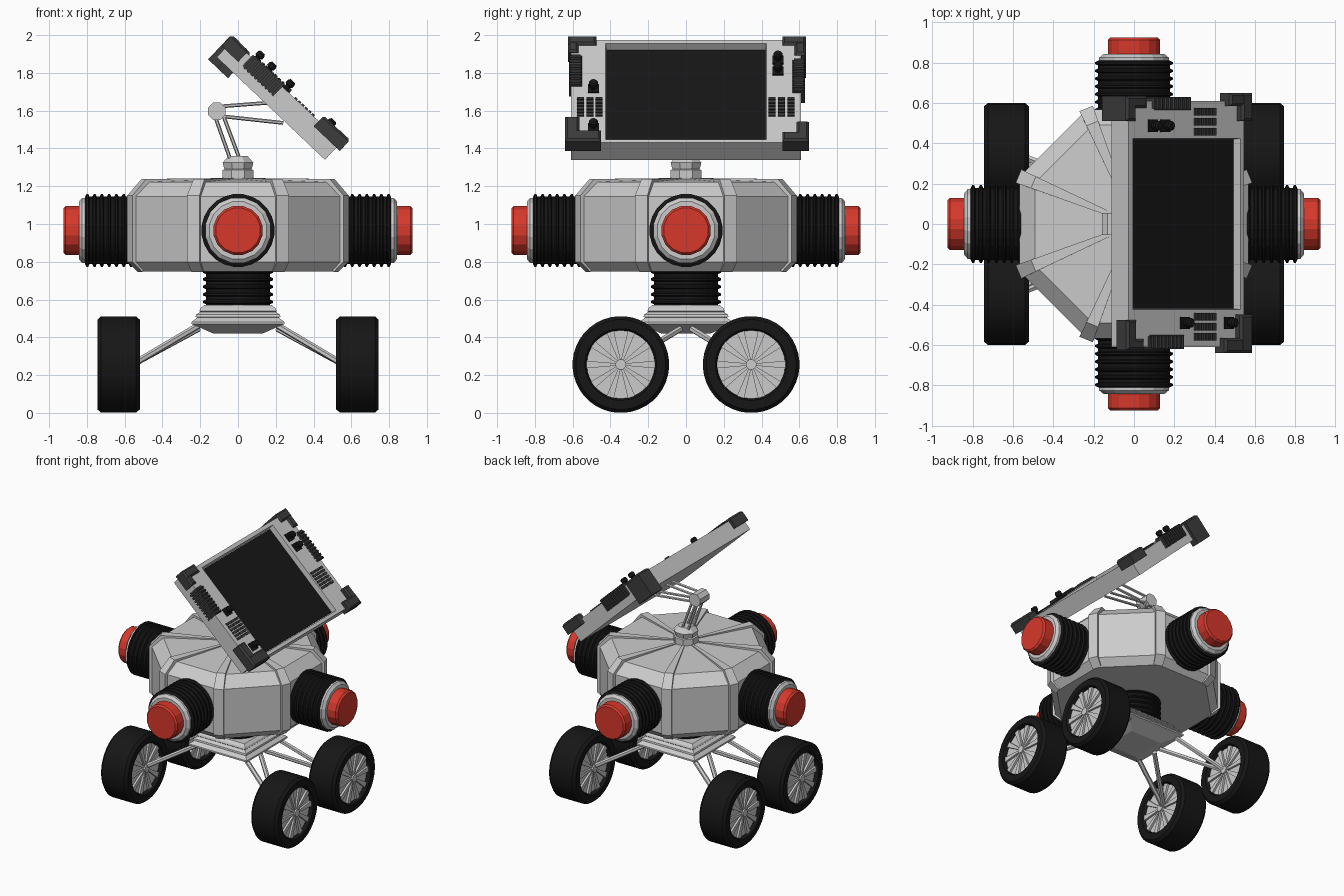
import bpy, bmesh
from math import pi, sin, cos
from mathutils import Matrix, Vector

if "Cube" in bpy.data.objects:
    bpy.data.objects.remove(bpy.data.objects["Cube"])


def material(name, col):
    m = bpy.data.materials.new(name)
    m.diffuse_color = (*col, 1)
    m.use_nodes = True
    m.node_tree.nodes["Principled BSDF"].inputs["Base Color"].default_value = m.diffuse_color
    return m


BLACK = material("black_rubber", (0.008, 0.008, 0.008))
DARK = material("dark_grey", (0.045, 0.045, 0.045))
RED = material("red_cap", (0.68, 0.04, 0.025))


def build(name, pieces, M=Matrix(), mat=None, closed=False, smooth=False):
    """Each piece is a list of equal-length point rings, skinned and capped."""
    bm = bmesh.new()
    for rings in pieces:
        vs = [[bm.verts.new(M @ Vector(p)) for p in r] for r in rings]
        n = len(vs[0])
        for a, b in zip(vs, vs[1:] + vs[:1] if closed else vs[1:]):
            for i in range(n):
                j = (i + 1) % n
                bm.faces.new((a[i], a[j], b[j], b[i]))
        if not closed:
            bm.faces.new(vs[0])
            bm.faces.new(vs[-1])
    bmesh.ops.recalc_face_normals(bm, faces=bm.faces)
    me = bpy.data.meshes.new(name)
    bm.to_mesh(me)
    bm.free()
    ob = bpy.data.objects.new(name, me)
    bpy.context.collection.objects.link(ob)
    if mat:
        me.materials.append(mat)
    if smooth:
        bpy.ops.object.select_all(action='DESELECT')
        ob.select_set(True)
        bpy.context.view_layer.objects.active = ob
        bpy.ops.object.shade_smooth_by_angle(angle=0.6)
    return ob


def lathe(profile, seg, phase=0.5):
    return [[(r * cos(2 * pi * (i + phase) / seg), r * sin(2 * pi * (i + phase) / seg), h)
             for i in range(seg)] for r, h in profile]


def rect(x0, x1, y0, y1, z):
    return [(x0, y0, z), (x1, y0, z), (x1, y1, z), (x0, y1, z)]


def block(x0, x1, y0, y1, z0, z1, b=0.0):
    rings = [rect(x0, x1, y0, y1, z0), rect(x0, x1, y0, y1, z1 - b)]
    if b:
        rings.append(rect(x0 + b, x1 - b, y0 + b, y1 - b, z1))
    return rings


def bar(a, b, r, seg=6):
    a, b = Vector(a), Vector(b)
    q = (b - a).to_track_quat('Z', 'Y')
    return [[a + q @ Vector(p) for p in ring]
            for ring in lathe([(r, 0), (r, (b - a).length)], seg)]


def bellows(h0, h1, r0, r1, n):
    s = (h1 - h0) / n
    prof = []
    for i in range(n):
        h = h0 + i * s
        prof += [(r0, h), (r0, h + .4 * s), (r1, h + .55 * s), (r1, h + .8 * s)]
    return lathe(prof + [(r0, h1)], 24)


# Octagonal body with raised corner ribs
k = 1 / cos(pi / 8)
build("body", [lathe([(.52 * k, .748), (.568 * k, .80), (.568 * k, 1.145),
                      (.492 * k, 1.222), (.06, 1.238)], 8)])
rib = [(.56, .745), (.62, .80), (.62, 1.15), (.54, 1.238), (.08, 1.243), (.08, 1.19), (.5, .9)]
ribs = []
for i in range(8):
    R = Matrix.Rotation(pi / 8 + i * pi / 4, 3, 'Z')
    ribs.append([[R @ Vector((r, s * .036 * max(r, .15) / .62, z)) for r, z in rib] for s in (-1, 1)])
build("body_ribs", ribs)

# Four side thrusters
for i, side in enumerate(("right", "back", "left", "front")):
    M = (Matrix.Translation((0, 0, .966)) @ Matrix.Rotation(i * pi / 2, 4, 'Z')
         @ Matrix.Rotation(pi / 2, 4, 'Y'))
    build(side + "_bellows", [bellows(.54, .81, .18, .194, 7)], M, BLACK)
    build(side + "_collar", [lathe([(.176, .80), (.176, .825), (.155, .842)], 16)], M)
    build(side + "_cap", [lathe([(.132, .83), (.132, .912), (.12, .925)], 16)], M, RED)

# Lower neck and stepped pedestal
build("neck_bellows", [bellows(.56, .76, .172, .188, 5)], mat=BLACK)
build("pedestal", [[rect(-h, h, -h, h, z) for h, z in
                    [(.13, .42), (.225, .462), (.245, .47), (.245, .482), (.215, .505), (.225, .508),
                     (.222, .52), (.2, .535), (.205, .54), (.2, .552), (.18, .57)]]])

# Wheels, spokes and struts
for sx in (-1, 1):
    for sy in (-1, 1):
        tag = ("left" if sx < 0 else "right") + ("_front" if sy < 0 else "_back")
        M = Matrix.Translation((sx * .6325, sy * .345, .256)) @ Matrix.Rotation(pi / 2, 4, 'Y')
        w = .1125
        build(tag + "_tyre", [lathe([(.18, -w + .015), (.19, -w), (.238, -w), (.256, -w + .02),
                                     (.256, w - .02), (.238, w), (.19, w), (.18, w - .015)], 40)],
              M, BLACK, closed=True, smooth=True)
        build(tag + "_rim", [lathe([(.184, -.085), (.184, .085)], 40),
                             lathe([(.028, -.11), (.028, .11)], 12)], M)
        spokes = []
        for i in range(10):
            R = Matrix.Rotation(2 * pi * (i + .5) / 10, 3, 'Z')
            spokes.append([[R @ Vector(p) for p in
                            ((r, -t, -.1), (r, t, -.1), (r, t, .1), (r, -t, .1))]
                           for r, t in ((.02, .006), (.184, .02))])
        build(tag + "_spokes", spokes, M)
        hub = (sx * .56, sy * .34, .255)
        build(tag + "_struts", [bar((sx * .21, sy * .20, .462), hub, .017),
                                bar((sx * .21, sy * .03, .445), hub, .017)])

# Screen arm
build("arm_base", [lathe([(.088, 1.235), (.088, 1.285), (.078, 1.29), (.088, 1.325), (.055, 1.36)], 8)])
build("arm_joint", [bar((-.112, -.055, 1.597), (-.112, .055, 1.597), .05, 8)])
links = []
for y in (-.032, .032):
    links += [bar((-.04, y, 1.34), (-.125, y, 1.58), .01), bar((.01, y, 1.34), (-.08, y, 1.58), .01),
              bar((-.1, y, 1.622), (.2, y, 1.645), .01), bar((-.1, y, 1.572), (.24, y, 1.535), .01)]
build("arm_links", links)

# Tilted display: local x is across, y is up the slope, z is out of the screen
S = Matrix(((0, -.725, .688, .46), (1, 0, 0, 0), (0, .688, .725, 1.34), (0, 0, 0, 1)))
build("display_frame", [[rect(-.61, .61, 0, .79, 0), rect(-.61, .61, 0, .79, .126),
                         rect(-.425, .425, .025, .762, .126), rect(-.42, .42, .03, .757, .08)]], S)
build("display_glass", [block(-.42, .42, .035, .752, .07, .087)], S, BLACK)
build("corner_guards", [
    block(-.625, -.475, .745, .812, .06, .142, .012), block(-.625, -.57, .69, .812, .06, .14, .012),
    block(.51, .635, .745, .815, -.04, .14, .012), block(.575, .635, .67, .815, -.04, .138, .012),
    block(-.64, -.45, -.025, .06, .088, .168, .012), block(-.64, -.565, -.025, .165, .088, .166, .012),
    block(.51, .65, -.025, .05, .088, .168, .012), block(.585, .65, -.025, .13, .088, .166, .012),
], S, DARK)

# Ribbed side grips
grips = []
for x0, x1, v0, v1 in ((-.62, -.55, .43, .66), (.565, .63, .38, .63)):
    grips.append(block(x0 + .008, x1 - .008, v0, v1, .06, .142))
    s = (v1 - v0) / 9
    grips += [block(x0, x1, v0 + i * s, v0 + (i + .55) * s, .055, .15, .006) for i in range(9)]
build("side_grips", grips, S, DARK)

# Key rows and knobs
keys = [block(x + c * .05, x + c * .05 + .037, .20 + j * .025, .217 + j * .025, .12, .135)
        for x in (-.578, .438) for c in range(3) for j in range(6)]
build("key_rows", keys, S, DARK)
knobs = []
for x, v in ((-.49, .41), (-.49, .11), (.487, .63), (.487, .545)):
    knobs.append(block(x - .03, x + .03, v - .03, v + .03, .12, .136))
    knobs.append([[(px + x, py + v, pz) for px, py, pz in ring] for ring in
                  lathe([(.016, .13), (.016, .15), (.024, .155), (.024, .175), (.016, .185)], 12)])
build("knobs", knobs, S, BLACK)
